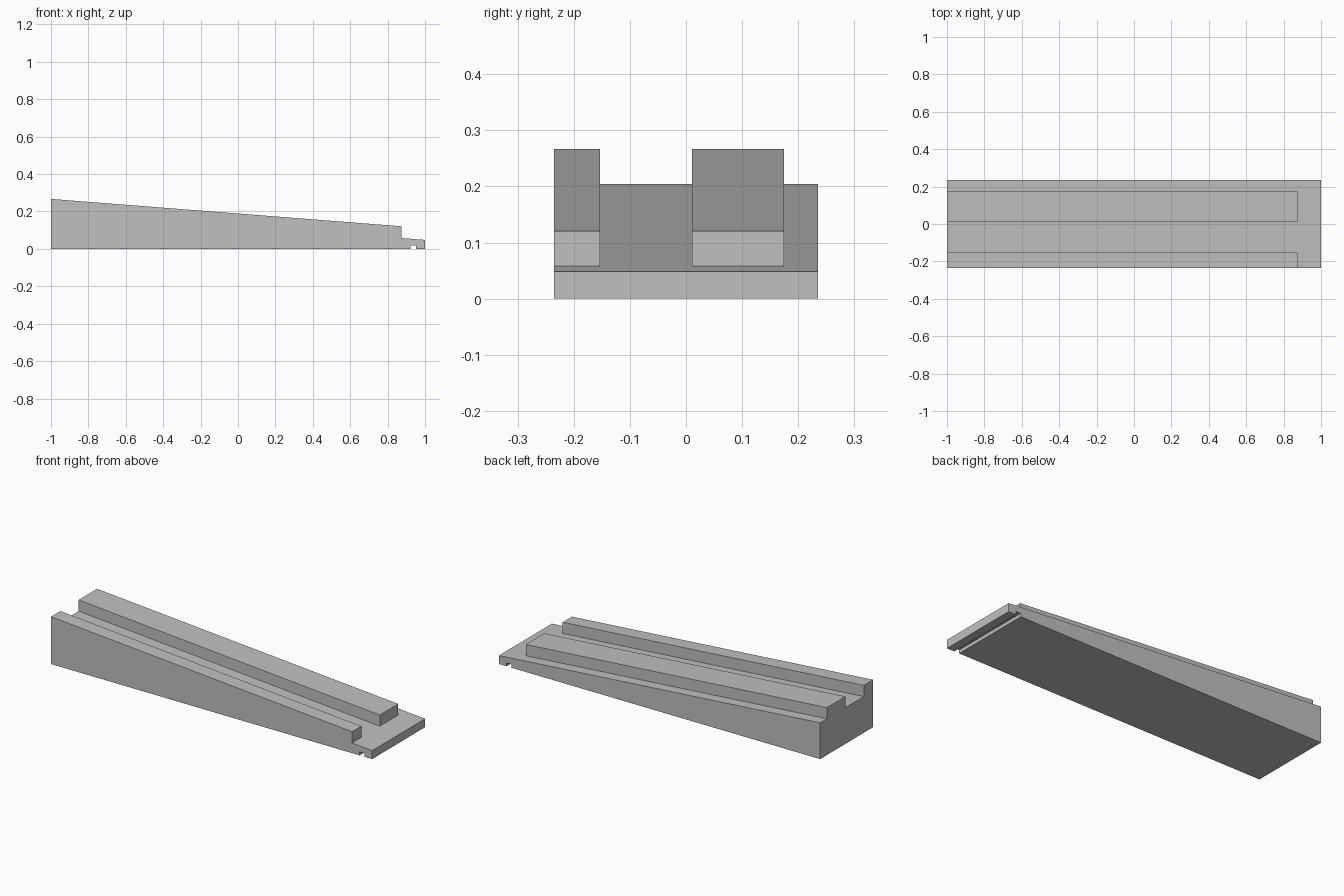
import bpy
import bmesh
from mathutils import Vector

cube = bpy.data.objects.get("Cube")
if cube:
    bpy.data.objects.remove(cube, do_unlink=True)

# Flat grey material
COLOUR = (0.53, 0.53, 0.53, 1.0)
grey = bpy.data.materials.new("plain_grey")
grey.use_nodes = True
grey.diffuse_color = COLOUR
grey.node_tree.nodes["Principled BSDF"].inputs["Base Color"].default_value = COLOUR

HALF_WIDTH = 0.235
STEP_X = 0.875           # rails stop here, leaving a flat lip
RAIL_HEIGHT = 0.063
RAILS = [(-HALF_WIDTH, -0.153), (0.011, 0.175)]

# Wedge side profile, with a small groove under the thin end
profile = [(-1, 0), (0.922, 0), (0.922, 0.019), (0.953, 0.019),
           (0.953, 0), (1, 0), (1, 0.048), (-1, 0.204)]

bm = bmesh.new()
side = bm.faces.new([bm.verts.new((x, -HALF_WIDTH, z)) for x, z in profile])
extruded = bmesh.ops.extrude_face_region(bm, geom=[side], use_keep_orig=True)
back = [g for g in extruded["geom"] if isinstance(g, bmesh.types.BMVert)]
bmesh.ops.translate(bm, verts=back, vec=(0, 2 * HALF_WIDTH, 0))
bmesh.ops.recalc_face_normals(bm, faces=bm.faces[:])


def slice_at(point, normal):
    geom = bm.verts[:] + bm.edges[:] + bm.faces[:]
    bmesh.ops.bisect_plane(bm, geom=geom, dist=1e-5, plane_co=point, plane_no=normal)


# Mark the rail outlines on the slope
slice_at((STEP_X, 0, 0), (1, 0, 0))
for y in sorted({y for rail in RAILS for y in rail if abs(y) < HALF_WIDTH}):
    slice_at((0, y, 0), (0, 1, 0))

# Raise the rails
for low, high in RAILS:
    bm.normal_update()
    tops = []
    for face in bm.faces:
        centre = face.calc_center_median()
        if face.normal.z > 0.9 and centre.x < STEP_X and low < centre.y < high:
            tops.append(face)
    raised = bmesh.ops.extrude_face_region(bm, geom=tops)
    verts = [g for g in raised["geom"] if isinstance(g, bmesh.types.BMVert)]
    bmesh.ops.translate(bm, verts=verts, vec=Vector((0, 0, RAIL_HEIGHT)))
    leftover = [f for f in tops if f.is_valid]
    if leftover:
        bmesh.ops.delete(bm, geom=leftover, context='FACES_ONLY')

# Merge the coplanar pieces
bmesh.ops.dissolve_limit(bm, angle_limit=0.005, verts=bm.verts[:], edges=bm.edges[:])
bmesh.ops.recalc_face_normals(bm, faces=bm.faces[:])

mesh = bpy.data.meshes.new("railed_wedge")
bm.to_mesh(mesh)
bm.free()
mesh.materials.append(grey)
wedge = bpy.data.objects.new("railed_wedge", mesh)
bpy.context.collection.objects.link(wedge)
